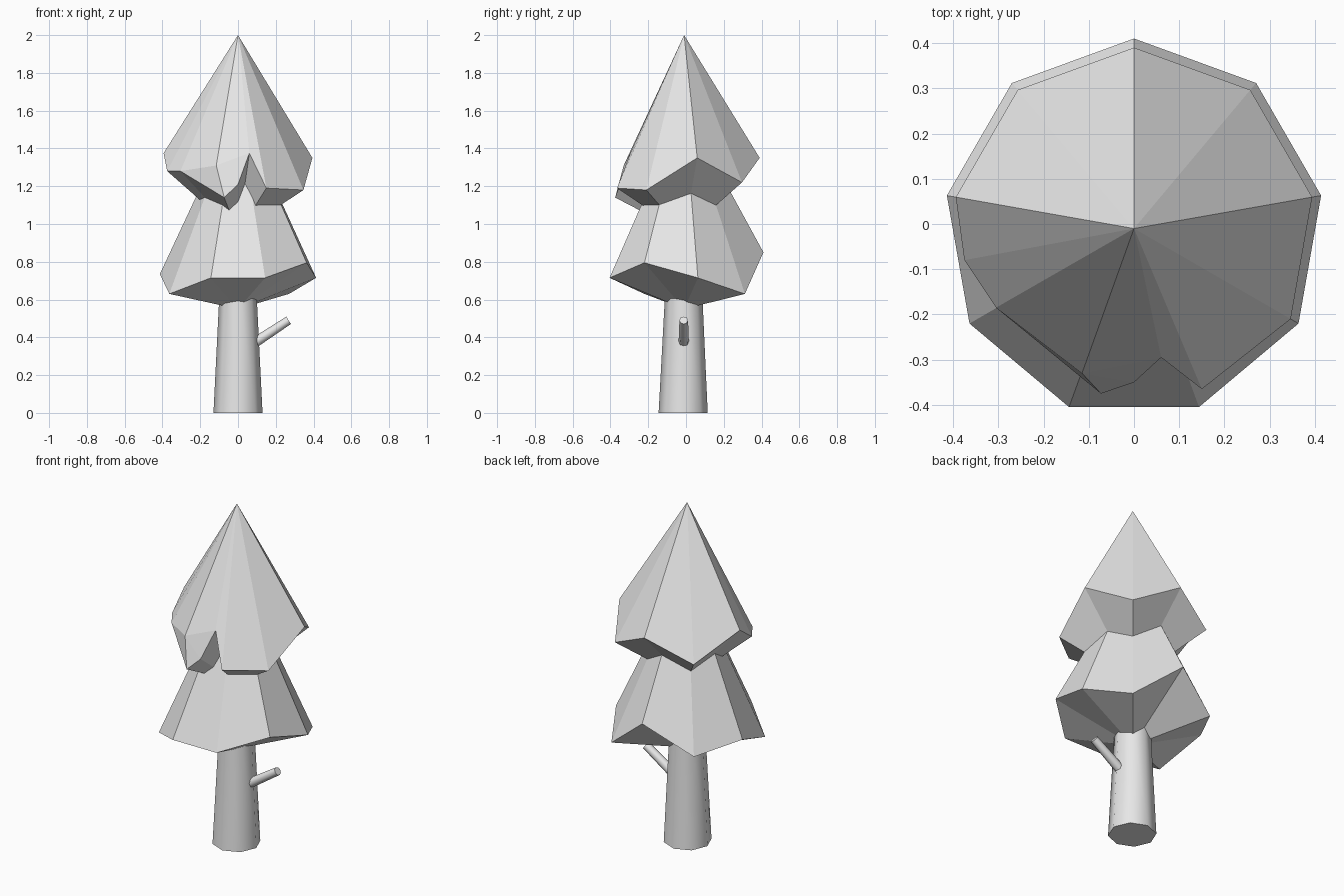
import bpy, bmesh
from math import radians, cos, sin
from mathutils import Vector

if "Cube" in bpy.data.objects:
    bpy.data.objects.remove(bpy.data.objects["Cube"], do_unlink=True)

grey = bpy.data.materials.new("pale_grey")
grey.use_nodes = True
grey.diffuse_color = (0.8, 0.8, 0.8, 1)
grey.node_tree.nodes["Principled BSDF"].inputs["Base Color"].default_value = (0.8, 0.8, 0.8, 1)

AXIS_Y = -0.01


def ring(radius, first_angle, heights):
    """Points of a nine-sided rim, each with its own height."""
    points = []
    for i, z in enumerate(heights):
        a = radians(first_angle + 40 * i)
        points.append((radius * cos(a), AXIS_Y + radius * sin(a), z))
    return points


def tier(name, rim, top, bottom, shoulder=None, span=()):
    """Faceted foliage: a jagged rim fanned to a peak and to a low centre.
    Rim edges listed in span meet the shoulder point instead of the peak."""
    bm = bmesh.new()
    verts = [bm.verts.new(p) for p in rim]
    peak = bm.verts.new((0, AXIS_Y, top))
    base = bm.verts.new((0, AXIS_Y, bottom))
    bump = bm.verts.new(shoulder) if shoulder else None
    count = len(verts)
    for i, a in enumerate(verts):
        b = verts[(i + 1) % count]
        bm.faces.new((a, b, bump if i in span else peak))
        bm.faces.new((b, a, base))
    if bump:
        bm.faces.new((verts[span[0]], bump, peak))
        bm.faces.new((bump, verts[span[-1] + 1], peak))
    bmesh.ops.recalc_face_normals(bm, faces=bm.faces)
    mesh = bpy.data.meshes.new(name)
    bm.to_mesh(mesh)
    bm.free()
    mesh.materials.append(grey)
    obj = bpy.data.objects.new(name, mesh)
    bpy.context.collection.objects.link(obj)
    return obj


def limb(name, start, end, r1, r2, sides):
    """Smooth tapered cylinder between two points."""
    start, end = Vector(start), Vector(end)
    line = end - start
    bpy.ops.mesh.primitive_cone_add(vertices=sides, radius1=r1, radius2=r2,
                                    depth=line.length, location=(start + end) / 2)
    obj = bpy.context.object
    obj.name = name
    obj.rotation_euler = line.to_track_quat('Z', 'Y').to_euler()
    obj.data.materials.append(grey)
    bpy.ops.object.shade_smooth_by_angle(angle=radians(60))
    return obj


# Lower foliage
tier("lower_foliage",
     ring(0.42, -150, [0.63, 0.715, 0.715, 0.795, 0.715, 0.63, 0.85, 0.69, 0.735]),
     1.62, 0.55)

# Upper foliage: regular at the back, with a torn notch at the front
upper_rim = ring(0.4, -30, [1.18, 1.35, 1.22, 1.35, 1.225, 1.375])
upper_rim += [(-0.375, -0.08, 1.28), (-0.305, -0.185, 1.28), (-0.073, -0.375, 1.14),
              (0, -0.35, 1.21), (0.06, -0.295, 1.375), (0.15, -0.365, 1.19)]
tier("upper_foliage", upper_rim, 2.0, 0.95,
     shoulder=(-0.115, -0.33, 1.31), span=(7, 8, 9))

# Trunk and side branch
limb("trunk", (0, -0.015, 0), (0, -0.012, 0.7), 0.13, 0.095, 8)
limb("branch", (0.05, -0.012, 0.347), (0.268, -0.012, 0.49), 0.028, 0.023, 8)
